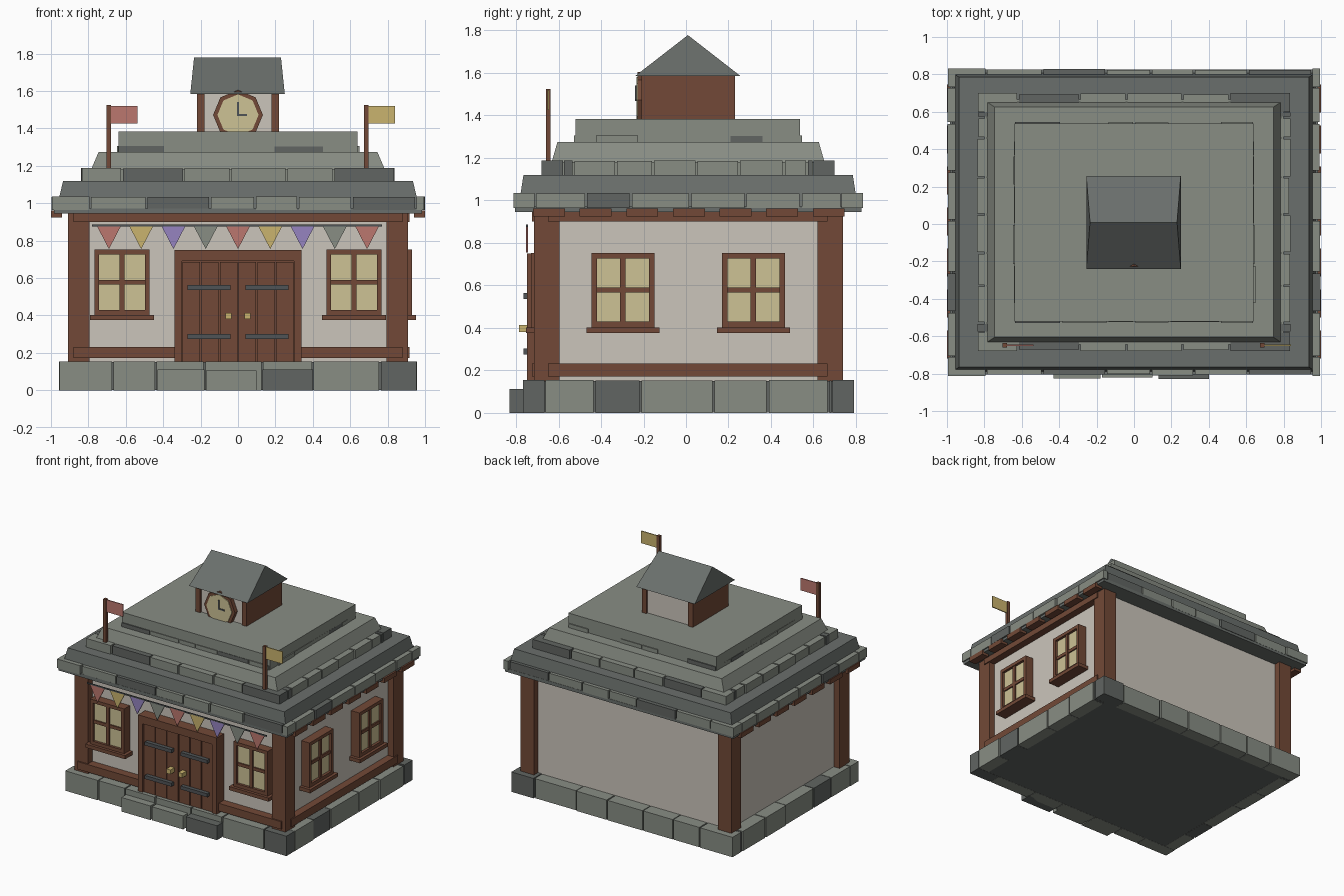
import bpy, bmesh, math, random
from mathutils import Matrix

if "Cube" in bpy.data.objects:
    bpy.data.objects.remove(bpy.data.objects["Cube"])

random.seed(4)


def material(name, r, g, b):
    m = bpy.data.materials.new(name)
    lin = [((c / 255 + 0.055) / 1.055) ** 2.4 for c in (r, g, b)]
    m.diffuse_color = (*lin, 1)
    m.use_nodes = True
    m.node_tree.nodes["Principled BSDF"].inputs["Base Color"].default_value = m.diffuse_color
    return m


PLASTER = material("plaster", 203, 197, 187)
WOOD = material("wood", 114, 73, 55)
STONE = material("light stone", 136, 141, 132)
DARK = material("dark stone", 97, 101, 98)
SLATE = material("slate", 106, 111, 108)
CREAM = material("cream glass", 205, 194, 149)
RED = material("red cloth", 187, 119, 110)
GOLD = material("gold", 202, 180, 110)
PURPLE = material("purple cloth", 150, 132, 192)
IRON = material("iron", 80, 84, 86)


def finish(name, bm, mats):
    bmesh.ops.recalc_face_normals(bm, faces=bm.faces)
    me = bpy.data.meshes.new(name)
    bm.to_mesh(me)
    bm.free()
    for m in mats:
        me.materials.append(m)
    ob = bpy.data.objects.new(name, me)
    bpy.context.collection.objects.link(ob)
    return ob


def add_box(bm, x0, x1, y0, y1, z0, z1, mi=0, top=(0, 0)):
    """Box whose upper end is drawn in by top = (dx, dy)."""
    dx, dy = top
    v = [bm.verts.new(p) for p in (
        (x0, y0, z0), (x1, y0, z0), (x1, y1, z0), (x0, y1, z0),
        (x0 + dx, y0 + dy, z1), (x1 - dx, y0 + dy, z1),
        (x1 - dx, y1 - dy, z1), (x0 + dx, y1 - dy, z1))]
    for f in ((3, 2, 1, 0), (4, 5, 6, 7), (0, 1, 5, 4), (1, 2, 6, 5), (2, 3, 7, 6), (3, 0, 4, 7)):
        bm.faces.new([v[i] for i in f]).material_index = mi


def boxes(name, mat, *items, top=(0, 0)):
    bm = bmesh.new()
    for b in items:
        add_box(bm, *b, top=top)
    return finish(name, bm, [mat])


def stone_ring(name, x, y0, y1, z0, z1, xcuts, xdark, ycuts, ydark, depth=0.1):
    """Courses of blocks on four sides, some dark, with open joints."""
    bm = bmesh.new()
    g = 0.005
    for side in (0, 1):
        for i, (a, b) in enumerate(zip(xcuts, xcuts[1:])):
            j = random.uniform(0, 0.01) if 0 < i < len(xcuts) - 2 else 0
            ya, yb = (y0 + j, y0 + depth) if side == 0 else (y1 - depth, y1 - j)
            add_box(bm, a + g, b - g, ya, yb, z0, z1 - j * 0.3, int(i in xdark))
        for i, (a, b) in enumerate(zip(ycuts, ycuts[1:])):
            j = random.uniform(0, 0.01)
            a, b = max(a, y0 + depth), min(b, y1 - depth)
            xa, xb = (x - depth, x - j) if side == 0 else (-x + j, -x + depth)
            add_box(bm, xa, xb, a + g, b - g, z0, z1 - j * 0.3, int(i in ydark))
    return finish(name, bm, [STONE, DARK])


# Foundation and front step
boxes("foundation_core", DARK, (-0.94, 0.94, -0.75, 0.77, 0.001, 0.15))
stone_ring("foundation_stones", 0.96, -0.767, 0.79, 0, 0.155,
           [-0.96, -0.67, -0.44, -0.18, 0.13, 0.40, 0.76, 0.96], {6},
           [-0.767, -0.43, -0.215, 0.13, 0.385, 0.67, 0.79], {1, 5})
boxes("step", STONE, (-0.43, -0.18, -0.825, -0.74, 0, 0.11), (-0.17, 0.10, -0.82, -0.74, 0, 0.105))
boxes("step_dark_block", DARK, (0.13, 0.40, -0.83, -0.74, 0, 0.112))

# Walls and timber frame
boxes("walls", PLASTER, (-0.86, 0.86, -0.66, 0.69, 0.14, 0.95))
boxes("corner_posts", WOOD, *[(x, x + 0.115, y, y + 0.12, 0.15, 0.95)
                              for x in (-0.91, 0.795) for y in (-0.715, 0.62)])
boxes("front_beams", WOOD, (-0.88, 0.88, -0.725, -0.65, 0.90, 0.948),
      (-0.88, -0.33, -0.725, -0.65, 0.172, 0.232), (0.33, 0.88, -0.725, -0.65, 0.172, 0.232))
boxes("side_beams", WOOD, (0.85, 0.918, -0.65, 0.665, 0.90, 0.948),
      (0.85, 0.918, -0.65, 0.665, 0.172, 0.232))
boxes("eave_brackets", WOOD, *[(x, x + 0.06, -0.72 + 0.2195 * i, -0.57 + 0.2195 * i, 0.925, 0.962)
                               for x in (-1.0, 0.94) for i in range(7)])


def window(name, place):
    """Window built facing -y around the origin, then placed."""
    w, h = 0.148, 0.175
    frame = boxes(name + "_frame", WOOD,
                  (-w, -w + 0.026, -0.07, 0.02, -h, h), (w - 0.026, w, -0.07, 0.02, -h, h),
                  (-w + 0.026, w - 0.026, -0.07, 0.02, h - 0.026, h),
                  (-w + 0.026, w - 0.026, -0.07, 0.02, -h, -h + 0.026),
                  (-0.0125, 0.0125, -0.063, 0.02, -h + 0.026, h - 0.026),
                  (-w + 0.026, w - 0.026, -0.06, 0.02, -0.0125, 0.0125))
    sill = boxes(name + "_sill", WOOD, (-0.172, 0.172, -0.092, 0.02, -h - 0.028, -h))
    glass = boxes(name + "_glass", CREAM, (-w + 0.02, w - 0.02, -0.05, 0.01, -h + 0.02, h - 0.02))
    for ob in (frame, sill, glass):
        ob.data.transform(place)


for label, x in (("left", -0.62), ("right", 0.62)):
    window("front_window_" + label, Matrix.Translation((x, -0.66, 0.578)))
for label, y in (("near", -0.297), ("far", 0.317)):
    window("side_window_" + label,
           Matrix.Translation((0.86, y, 0.578)) @ Matrix.Rotation(math.pi / 2, 4, 'Z'))

# Double door
boxes("door_frame", WOOD, (-0.34, -0.30, -0.748, -0.65, 0.15, 0.75),
      (0.30, 0.34, -0.748, -0.65, 0.15, 0.75), (-0.30, 0.30, -0.748, -0.65, 0.69, 0.75))
boxes("door_planks", WOOD, (-0.30, 0.30, -0.715, -0.65, 0.15, 0.69),
      *[(-0.297 + 0.1 * i, -0.203 + 0.1 * i, -0.735, -0.71, 0.152, 0.686) for i in range(6)])
boxes("door_straps", IRON, *[(x, x + 0.23, -0.765, -0.73, z, z + 0.027)
                             for x in (-0.27, 0.04) for z in (0.275, 0.537)])
boxes("door_knobs", GOLD, *[(x - 0.017, x + 0.017, -0.785, -0.73, 0.38, 0.414) for x in (-0.051, 0.051)])

# Bunting
boxes("bunting_string", IRON, (-0.78, 0.77, -0.752, -0.744, 0.876, 0.886))
for i in range(9):
    bm = bmesh.new()
    cx = -0.69 + 0.1725 * i
    tri = ((cx - 0.065, 0.88), (cx + 0.065, 0.88), (cx, 0.755))
    front = [bm.verts.new((x, -0.752, z)) for x, z in tri]
    back = [bm.verts.new((x, -0.744, z)) for x, z in tri]
    bm.faces.new(front)
    bm.faces.new(back[::-1])
    for k in range(3):
        bm.faces.new((front[k], back[k], back[(k + 1) % 3], front[(k + 1) % 3]))
    finish("pennant", bm, [(RED, GOLD, PURPLE, STONE)[i % 4]])

# Stepped roof
boxes("eave_slab", SLATE, (-0.985, 0.985, -0.805, 0.825, 0.945, 0.972))
stone_ring("lower_roof_stones", 1.0, -0.812, 0.832, 0.965, 1.035,
           [-1.0, -0.79, -0.49, -0.15, 0.09, 0.32, 0.61, 0.95, 1.0], {2, 6},
           [-0.812, -0.47, -0.26, 0.02, 0.28, 0.54, 0.832], {1})
boxes("lower_roof", SLATE, (-0.97, 0.97, -0.788, 0.808, 0.97, 1.12), top=(0.035, 0.023))
stone_ring("middle_roof_stones", 0.84, -0.68, 0.70, 1.11, 1.188,
           [-0.84, -0.62, -0.29, -0.04, 0.26, 0.51, 0.84], {1, 5},
           [-0.68, -0.53, -0.33, -0.155, 0.05, 0.25, 0.46, 0.57, 0.70], {0, 7})
boxes("middle_roof_core", STONE, (-0.8, 0.8, -0.645, 0.665, 1.11, 1.18))
boxes("middle_roof", STONE, (-0.79, 0.79, -0.635, 0.655, 1.17, 1.275), top=(0.045, 0.03))
boxes("upper_roof", STONE, (-0.64, 0.64, -0.52, 0.537, 1.27, 1.384))
stone_ring("upper_roof_stones", 0.65, -0.528, 0.545, 1.27, 1.306,
           [-0.64, -0.39, -0.14, 0.0, 0.19, 0.46, 0.64], {0, 4},
           [-0.46, -0.22, 0.0, 0.205, 0.365, 0.48], {3})

# Clock turret
boxes("turret_walls", PLASTER, (-0.185, 0.185, -0.195, 0.215, 1.37, 1.59))
boxes("turret_sides", WOOD, (-0.22, -0.18, -0.21, 0.23, 1.37, 1.60), (0.18, 0.22, -0.21, 0.23, 1.37, 1.60))
bm = bmesh.new()
v = [bm.verts.new(p) for p in ((-0.255, -0.24, 1.585), (0.25, -0.24, 1.585), (0.25, 0.257, 1.585),
                               (-0.255, 0.257, 1.585), (-0.235, 0.009, 1.778), (0.23, 0.009, 1.778))]
for f in ((0, 3, 2, 1), (0, 1, 5, 4), (2, 3, 4, 5), (1, 2, 5), (3, 0, 4)):
    bm.faces.new([v[i] for i in f])
finish("turret_roof", bm, [SLATE])


def disc(name, mat, radius, y0, y1):
    bm = bmesh.new()
    place = Matrix.Translation((0, (y0 + y1) / 2, 1.472)) @ Matrix.Rotation(math.pi / 2, 4, 'X')
    bmesh.ops.create_cone(bm, cap_ends=True, segments=8, radius1=radius, radius2=radius,
                          depth=y1 - y0, matrix=place)
    return finish(name, bm, [mat])


disc("clock_frame", WOOD, 0.133, -0.228, -0.18)
disc("clock_face", CREAM, 0.11, -0.234, -0.18)
boxes("clock_hands", IRON, (-0.005, 0.005, -0.24, -0.23, 1.467, 1.54), (0.005, 0.048, -0.24, -0.23, 1.467, 1.477))

# Flags
for label, x, mat in (("left", -0.69, RED), ("right", 0.687, GOLD)):
    boxes("flagpole_" + label, WOOD, (x - 0.012, x + 0.012, -0.66, -0.637, 1.16, 1.525))
    boxes("flag_" + label, mat, (x + 0.012, x + 0.152, -0.652, -0.644, 1.425, 1.52))
